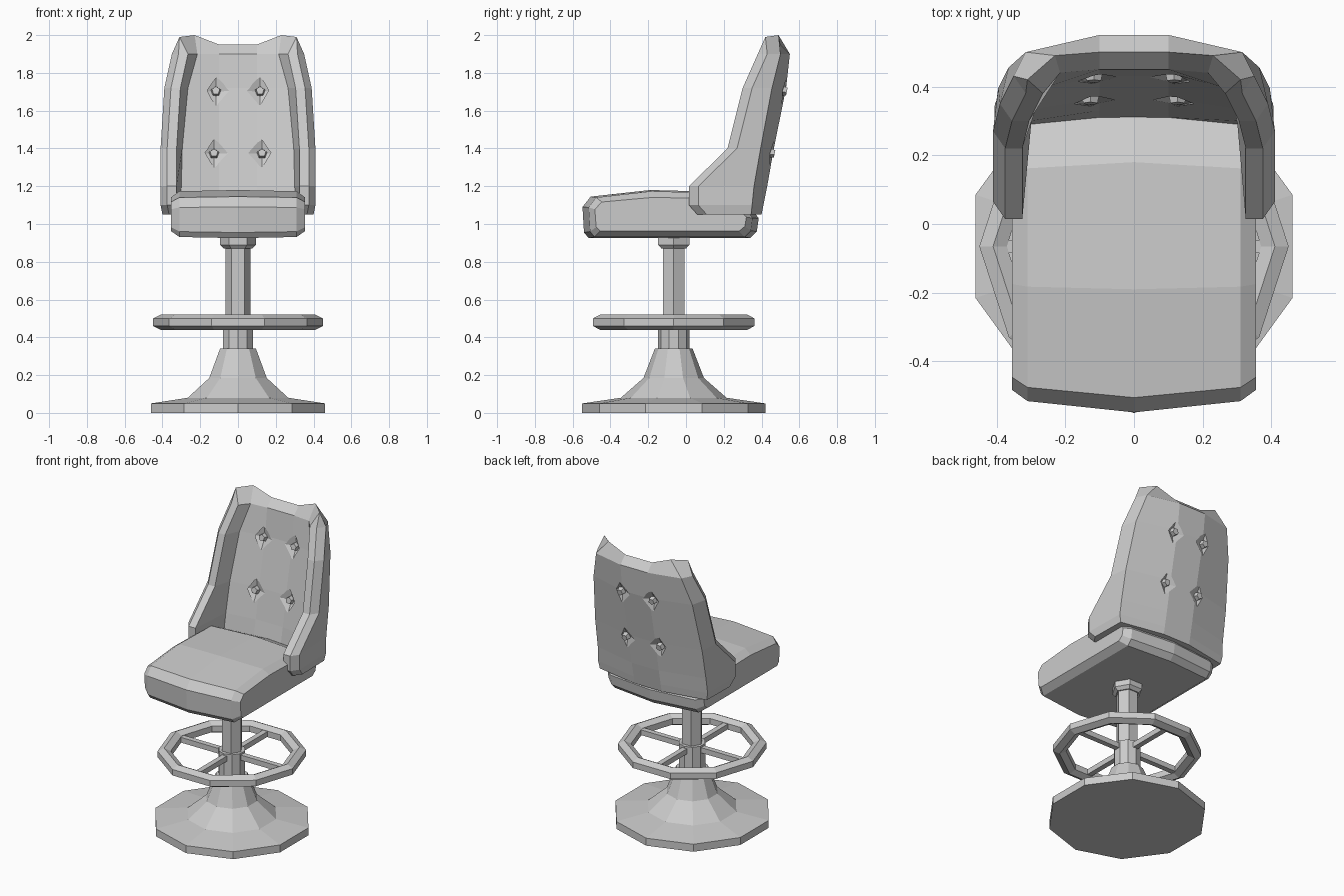
import bpy, bmesh
from math import cos, sin, pi
from mathutils import Matrix, Vector

if "Cube" in bpy.data.objects:
    bpy.data.objects.remove(bpy.data.objects["Cube"])

# One plain grey for everything
GREY = (0.6, 0.6, 0.6, 1)
grey = bpy.data.materials.new("plain_grey")
grey.use_nodes = True
grey.diffuse_color = GREY
grey.node_tree.nodes["Principled BSDF"].inputs["Base Color"].default_value = GREY

POST_Y = -0.065


def finish(name, bm):
    """Turn a bmesh into a flat shaded object."""
    bmesh.ops.remove_doubles(bm, verts=bm.verts, dist=0.0005)
    bmesh.ops.recalc_face_normals(bm, faces=bm.faces)
    mesh = bpy.data.meshes.new(name)
    bm.to_mesh(mesh)
    bm.free()
    mesh.materials.append(grey)
    obj = bpy.data.objects.new(name, mesh)
    bpy.context.collection.objects.link(obj)
    return obj


def loft(name, rings, wrap=False, caps=True):
    """Skin closed rings of points; wrap joins the last ring to the first."""
    bm = bmesh.new()
    rows = [[bm.verts.new(p) for p in ring] for ring in rings]
    pairs = list(zip(rows, rows[1:]))
    if wrap:
        pairs.append((rows[-1], rows[0]))
    for a, b in pairs:
        n = len(a)
        for i in range(n):
            j = (i + 1) % n
            bm.faces.new((a[i], a[j], b[j], b[i]))
    if caps and not wrap:
        bm.faces.new(rows[0])
        bm.faces.new(rows[-1])
    return finish(name, bm)


def lathe(name, profile, sides, phase=0.0, wrap=False):
    """Turn (radius, height) points around the post."""
    angles = [phase + 2 * pi * i / sides for i in range(sides)]
    rings = [[(r * cos(a), POST_Y + r * sin(a), z) for a in angles] for r, z in profile]
    return loft(name, rings, wrap)


# Pedestal, post and foot ring
lathe("pedestal_base", [(.485, 0), (.485, .05), (.28, .08), (.16, .185), (.1, .34)], 10, pi / 2)
lathe("post_sleeve", [(.083, .33), (.083, .51)], 10, pi / 2)
lathe("post", [(.067, .34), (.067, .93)], 6)
lathe("post_collar", [(.075, .87), (.095, .89), (.095, .935)], 6)
lathe("foot_ring", [(.37, .46), (.37, .5), (.41, .52), (.45, .5), (.45, .46), (.41, .44)],
      10, wrap=True)
for name, size in (("spoke_across", (.79, .035, .035)), ("spoke_along", (.035, .77, .035))):
    bm = bmesh.new()
    bmesh.ops.create_cube(bm, size=1, matrix=Matrix.Translation((0, POST_Y, .48))
                          @ Matrix.Diagonal((*size, 1)))
    finish(name, bm)

# Seat cushion: the middle section shrinks towards both sides
section = [(-.505, 1.145), (-.19, 1.18), (.18, 1.17), (.34, 1.09), (.385, 1.03),
           (.375, .96), (.34, .925), (-.515, .925), (-.54, .955), (-.548, 1.09)]
steps = [(-.355, .86, .7), (-.31, .93, .95), (0, 1, 1), (.31, .93, .95), (.355, .86, .7)]
loft("seat_cushion", [[(x, -.08 + (y + .08) * sy, 1.05 + (z - 1.05) * sz)
                       for y, z in section] for x, sy, sz in steps])


# Backrest: a U-shaped shell, wide arms below and a rolled rim on top
def mirrored(half):
    return half + [(-x, y, z) for x, y, z in reversed(half)]


def shell_ring(z, front, side, corner_x, corner_y, back):
    return mirrored([
        (.1, back - .1, z),
        (corner_x - .1, corner_y - .06, z),
        (side - .085, front, z),
        (side - .035, front, z),
        (side, front + .05, z),
        (corner_x, corner_y, z),
        (.1, back, z)])


levels = [
    (1.05, .06, .4, .395, .345, .4),
    (1.1, .015, .41, .405, .35, .41),
    (1.2, .015, .41, .4, .36, .43),
    (1.4, .22, .41, .395, .395, .465),
    (1.72, .3, .39, .365, .455, .53),
    (1.9, .38, .35, .315, .5, .55)]
middle, corner, end = (.1, .5, 1.95), (.23, .49, 2), (.31, .42, 1.99)
crest = mirrored([middle, corner, end, end, end, corner, middle])
backrest = loft("backrest", [shell_ring(*lv) for lv in levels] + [crest], caps=False)

# Close the underside of the shell with strips from inner to outer edge
bm = bmesh.new()
bm.from_mesh(backrest.data)
low = shell_ring(*levels[0])


def vert(i):
    return min(bm.verts, key=lambda v: (v.co - Vector(low[i])).length)


for ids in ((0, 1, 5, 6), (1, 2, 3, 4, 5), (13, 12, 8, 7), (12, 11, 10, 9, 8), (0, 6, 7, 13)):
    bm.faces.new([vert(i) for i in ids])
# Close the rim between its two middle edges if they did not merge
bmesh.ops.remove_doubles(bm, verts=bm.verts, dist=0.0005)
bmesh.ops.recalc_face_normals(bm, faces=bm.faces)
bm.to_mesh(backrest.data)
bm.free()

# Tufting: diamond dents and buttons on both faces of the backrest
TILT = Matrix.Rotation(-.19, 4, "X")
dents = bmesh.new()
for row, x, z, back in (("upper", .117, 1.705, .525), ("lower", .127, 1.375, .46)):
    for side, sx in (("left", 1), ("right", -1)):
        for face, y, out in (("front", back - .1, -1), ("rear", back, 1)):
            place = Matrix.Translation((sx * x, y, z)) @ TILT
            bmesh.ops.create_uvsphere(dents, u_segments=4, v_segments=2, radius=1,
                                      matrix=place @ Matrix.Diagonal((.075, .028, .085, 1)))
            bm = bmesh.new()
            bmesh.ops.create_cone(bm, cap_ends=True, segments=5, radius1=.03, radius2=.022,
                                  depth=.035,
                                  matrix=place @ Matrix.Translation((0, -out * .008, 0))
                                  @ Matrix.Rotation(-out * pi / 2, 4, "X"))
            finish(f"{row}_{side}_{face}_button", bm)
cutter = finish("dent_cutter", dents)
cutter.hide_render = True

cut = backrest.modifiers.new("dents", "BOOLEAN")
cut.operation = "DIFFERENCE"
cut.solver = "EXACT"
cut.object = cutter
bpy.context.view_layer.update()
bpy.context.view_layer.objects.active = backrest
bpy.ops.object.modifier_apply(modifier=cut.name)
bpy.data.objects.remove(cutter)
